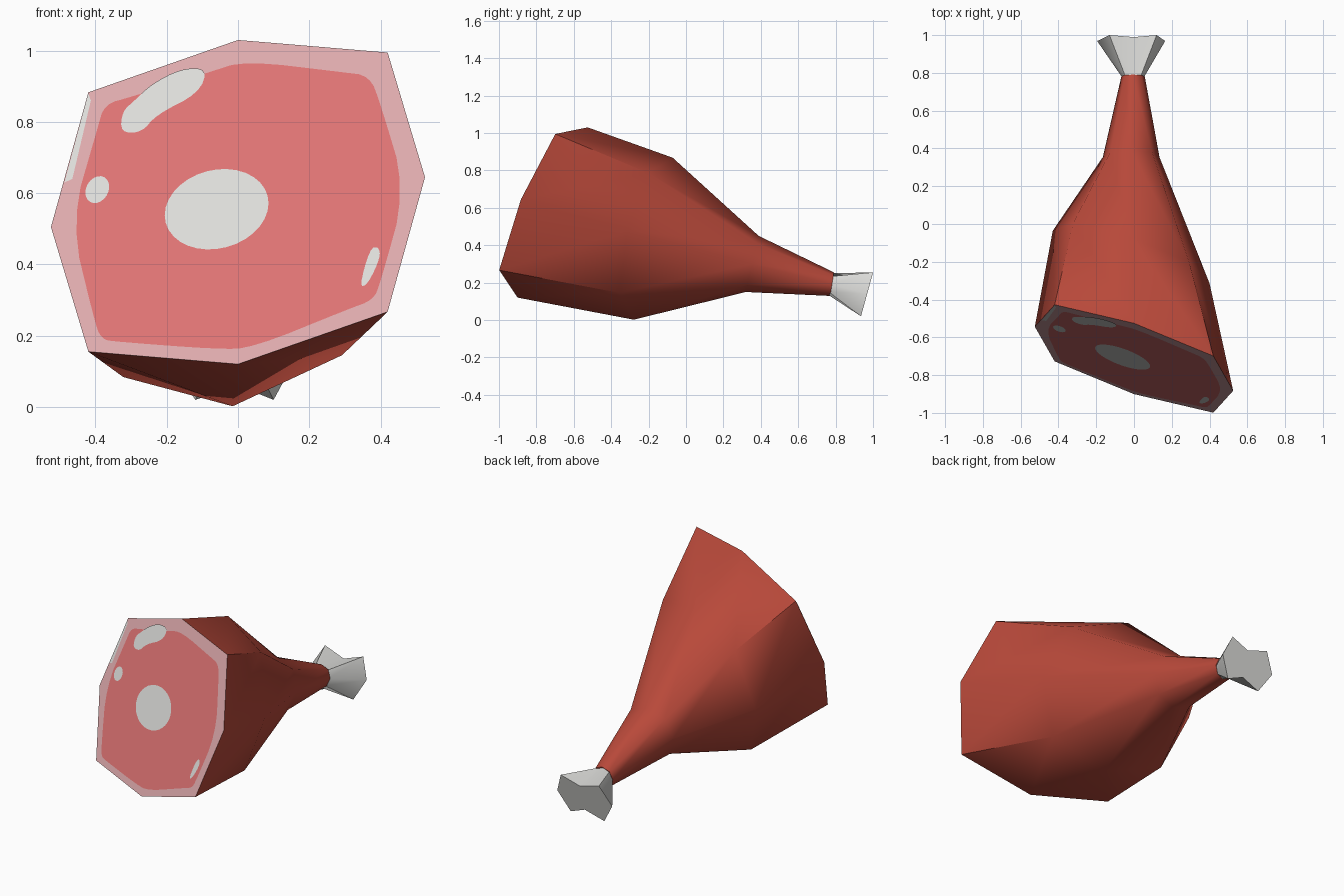
import bpy, bmesh, math

if "Cube" in bpy.data.objects:
    bpy.data.objects.remove(bpy.data.objects["Cube"])


def material(name, rgb):
    m = bpy.data.materials.new(name)
    m.diffuse_color = (*rgb, 1)
    m.use_nodes = True
    m.node_tree.nodes["Principled BSDF"].inputs["Base Color"].default_value = m.diffuse_color
    return m


SKIN = material("red_skin", (0.48, 0.066, 0.042))
FAT = material("pale_pink_fat", (0.74, 0.41, 0.42))
MEAT = material("pink_meat", (0.74, 0.175, 0.175))
BONE = material("bone_white", (0.73, 0.73, 0.71))


def on_plane(pts, a, b, c):
    """Put (x, z) outline points on the slanted plane y = a + b*x + c*z."""
    return [(x, a + b * x + c * z, z) for x, z in pts]


def octagon(cx, cz, rx, rz, skew, diag):
    pts = []
    for k in range(8):
        s = 1 if k % 2 == 0 else diag / math.cos(math.pi / 4)
        x = rx * s * math.cos(k * math.pi / 4)
        z = rz * s * math.sin(k * math.pi / 4)
        pts.append((cx + x, cz + z + skew * x))
    return pts


def loft(name, rings, mats, front_cap_index=0):
    """Skin a tube through 3D rings and close both ends."""
    bm = bmesh.new()
    rows = [[bm.verts.new(p) for p in r] for r in rings]
    n = len(rows[0])
    for r0, r1 in zip(rows, rows[1:]):
        for i in range(n):
            j = (i + 1) % n
            bm.faces.new((r0[i], r0[j], r1[j], r1[i]))
    bm.faces.new(rows[0]).material_index = front_cap_index
    bm.faces.new(rows[-1])
    bmesh.ops.recalc_face_normals(bm, faces=bm.faces)
    return finish(name, bm, mats)


def finish(name, bm, mats):
    me = bpy.data.meshes.new(name)
    bm.to_mesh(me)
    bm.free()
    for m in mats:
        me.materials.append(m)
    ob = bpy.data.objects.new(name, me)
    bpy.context.collection.objects.link(ob)
    return ob


def smooth(ob, degrees):
    bpy.ops.object.select_all(action='DESELECT')
    ob.select_set(True)
    bpy.context.view_layer.objects.active = ob
    bpy.ops.object.shade_smooth_by_angle(angle=math.radians(degrees))


CUT = (-0.95, -0.378, 0.412)   # plane of the sliced front

# Meat body: four octagonal rings from the slice to the shank
body = loft("ham_body", [
    on_plane(octagon(0, 0.575, 0.525, 0.455, 0.133, 0.8), *CUT),
    on_plane(octagon(-0.015, 0.435, 0.415, 0.433, 0.1, 0.74), -0.285, -0.36, 0.24),
    on_plane(octagon(-0.015, 0.30, 0.15, 0.15, 0, 0.74), 0.285, 0, 0.23),
    on_plane(octagon(-0.005, 0.192, 0.062, 0.063, 0, 0.72), 0.75, 0, 0.16),
], [SKIN, FAT], front_cap_index=1)
smooth(body, 50)

# Flared two-lobed knuckle bone
knuckle = [(0.165, 0.14), (0.12, 0.255), (0, 0.215), (-0.13, 0.255),
           (-0.195, 0.14), (-0.12, 0.02), (0, 0.06), (0.10, 0.02)]
bone = loft("knuckle_bone", [
    on_plane(octagon(-0.005, 0.192, 0.054, 0.058, 0, 0.72), 0.74, 0, 0.16),
    on_plane(knuckle, 0.93, 0, 0.276),
], [BONE])
smooth(bone, 50)


def ellipse(cx, cz, rx, rz, tilt, n=32):
    t = math.radians(tilt)
    out = []
    for k in range(n):
        u, v = rx * math.cos(k * math.tau / n), rz * math.sin(k * math.tau / n)
        out.append((cx + u * math.cos(t) - v * math.sin(t),
                    cz + u * math.sin(t) + v * math.cos(t)))
    return out


def rounded(pts, passes=2):
    """Corner-cutting to round an outline."""
    for _ in range(passes):
        new = []
        for p, q in zip(pts, pts[1:] + pts[:1]):
            for t in (0.25, 0.75):
                new.append((p[0] + (q[0] - p[0]) * t, p[1] + (q[1] - p[1]) * t))
        pts = new
    return pts


def plate(name, pts, lift, mat):
    """Paper-thin patch just in front of the slice."""
    a, b, c = CUT
    bm = bmesh.new()
    f = bm.faces.new([bm.verts.new(p) for p in on_plane(pts, a - lift, b, c)])
    f.normal_update()
    if f.normal.y > 0:
        f.normal_flip()
    finish(name, bm, [mat])


# Lean meat on the slice, with the bone and streaks of fat
plate("lean_meat", rounded([
    (-0.47, 0.52), (-0.395, 0.78), (-0.375, 0.85), (-0.30, 0.87), (-0.08, 0.94),
    (0.02, 0.972), (0.29, 0.94), (0.37, 0.93), (0.40, 0.85), (0.472, 0.61),
    (0.40, 0.35), (0.38, 0.30), (0.31, 0.275), (0.04, 0.165), (-0.06, 0.162),
    (-0.34, 0.183), (-0.385, 0.19), (-0.405, 0.25)]), 0.003, MEAT)
plate("cut_bone", ellipse(-0.06, 0.555, 0.148, 0.11, 15), 0.006, BONE)
plate("large_fat_streak", rounded([
    (-0.33, 0.77), (-0.27, 0.77), (-0.23, 0.82), (-0.11, 0.88), (-0.085, 0.95),
    (-0.16, 0.95), (-0.245, 0.905), (-0.29, 0.86), (-0.325, 0.83)]), 0.006, BONE)
plate("small_fat_spot", ellipse(-0.395, 0.61, 0.04, 0.031, 60, 20), 0.006, BONE)
plate("right_fat_streak", rounded([
    (0.34, 0.335), (0.365, 0.345), (0.40, 0.42), (0.395, 0.45), (0.37, 0.445)]),
    0.006, BONE)
plate("edge_fat_streak", [(-0.42, 0.88), (-0.413, 0.86), (-0.465, 0.64), (-0.487, 0.63)],
      0.003, BONE)
